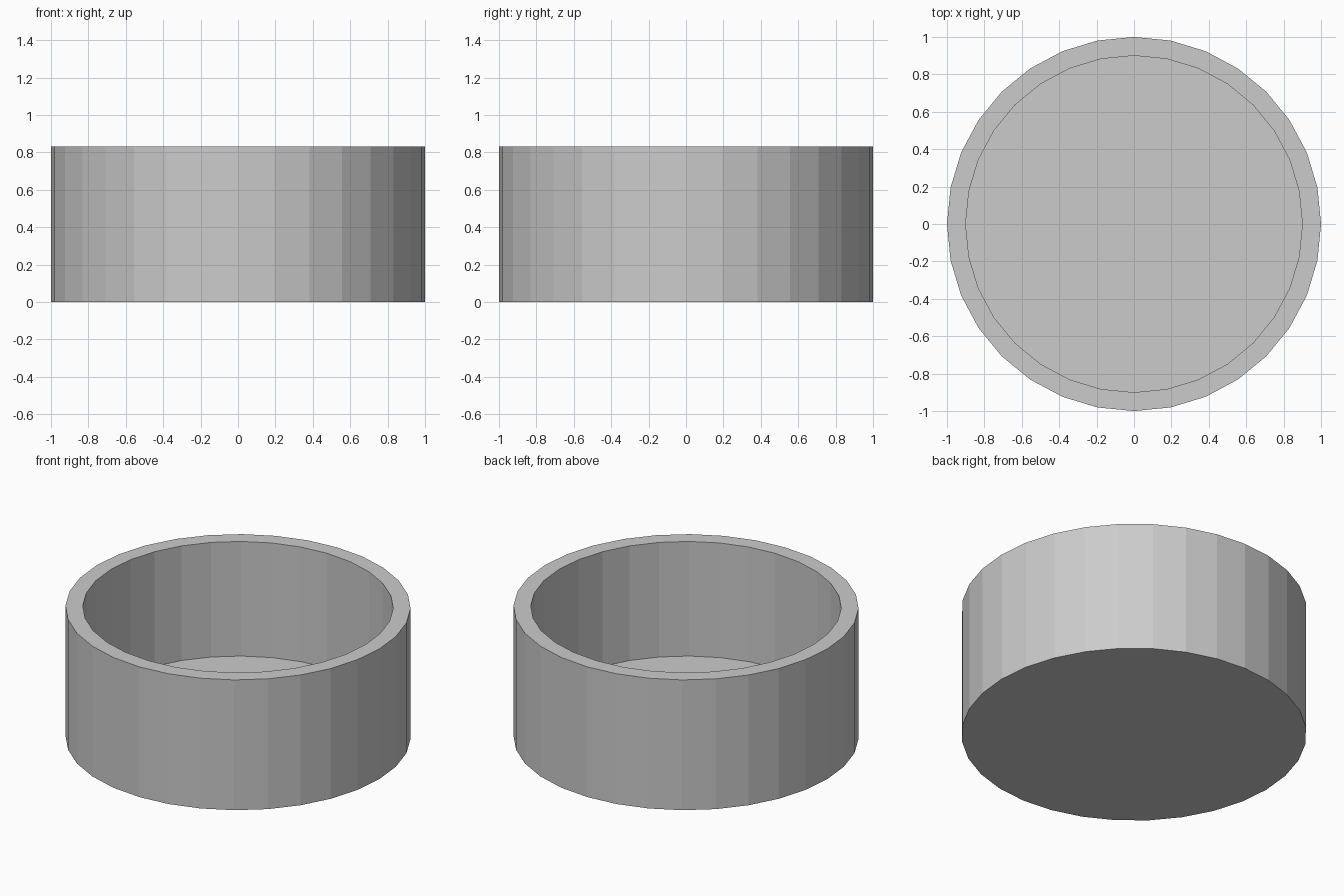
import bpy, bmesh
from math import cos, sin, tau

if "Cube" in bpy.data.objects:
    bpy.data.objects.remove(bpy.data.objects["Cube"])

SIDES = 32
OUTER, INNER, HEIGHT, FLOOR = 1.0, 0.9, 0.833, 0.1

bm = bmesh.new()


def ring(radius, z):
    return [bm.verts.new((radius * cos(tau * i / SIDES), radius * sin(tau * i / SIDES), z))
            for i in range(SIDES)]


# Profile from the outer bottom, over the rim, down to the inner floor
rings = [ring(r, z) for r, z in
         ((OUTER, 0), (OUTER, HEIGHT), (INNER, HEIGHT), (INNER, FLOOR))]
for a, b in zip(rings, rings[1:]):
    for i in range(SIDES):
        j = (i + 1) % SIDES
        bm.faces.new((a[i], a[j], b[j], b[i]))

# Underside and inner floor
bm.faces.new(rings[0][::-1])
bm.faces.new(rings[-1])
bmesh.ops.recalc_face_normals(bm, faces=bm.faces)

mesh = bpy.data.meshes.new("round_dish")
bm.to_mesh(mesh)
bm.free()
bpy.context.collection.objects.link(bpy.data.objects.new("round_dish", mesh))
